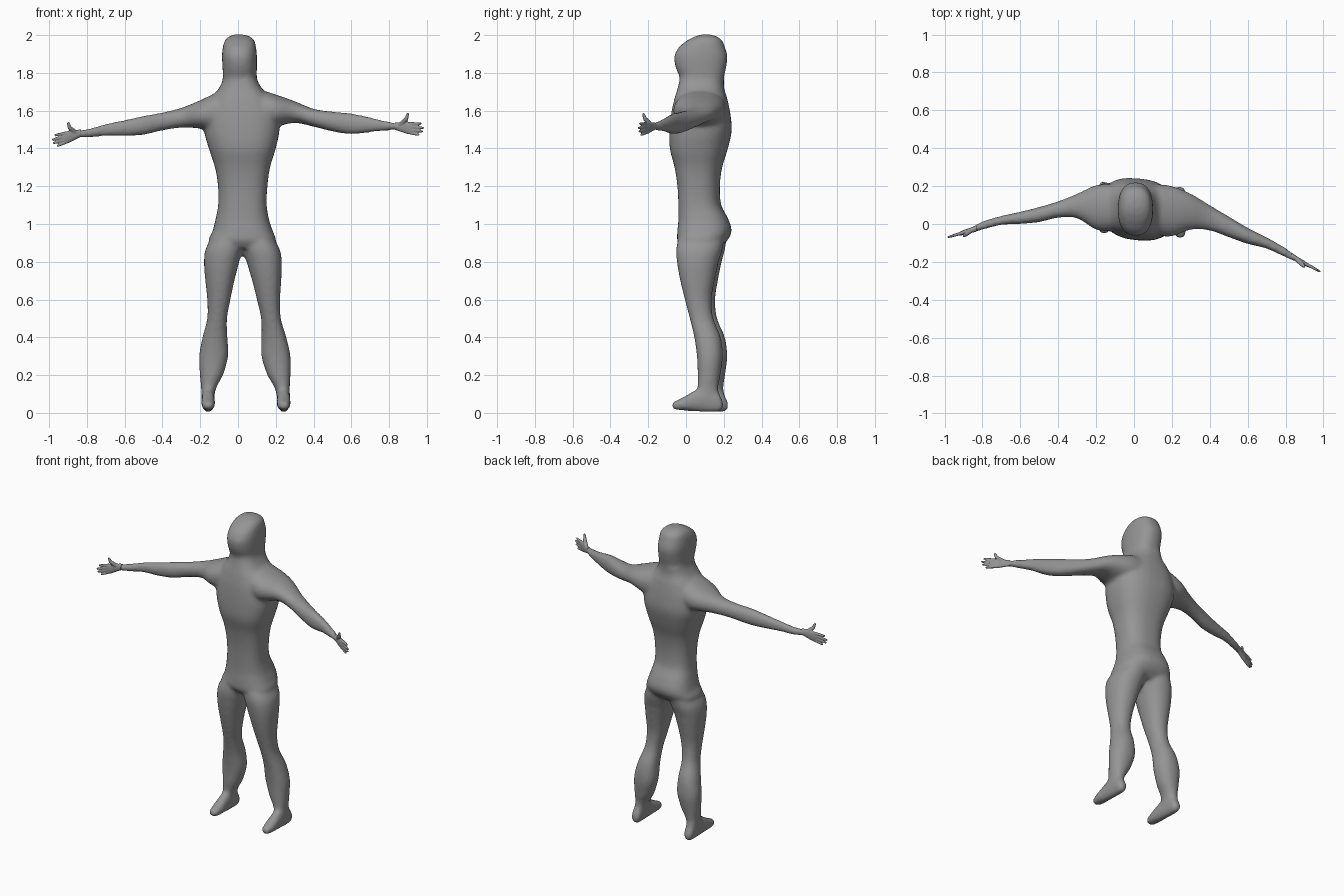
import bpy, bmesh, math
from mathutils import Vector

skin = bpy.data.materials.new("grey skin")
skin.diffuse_color = (0.3, 0.3, 0.3, 1)
AXES = {"x": (0, 1, 2), "y": (1, 0, 2), "z": (2, 0, 1)}


def catmull(a, b, c, d, t):
    return 0.5 * (2 * b + (c - a) * t + (2 * a - 5 * b + 4 * c - d) * t * t
                  + (3 * b - a - 3 * c + d) * t ** 3)


def loft(bm, axis, rows, square=2.0, shear=0.0, steps=5, sides=32):
    """Skin rounded sections; each row is position, then low/high extents on the other two axes."""
    k, u, v = AXES[axis]
    n = len(rows)
    fine = []
    for i in range(n - 1):
        p = [rows[max(i - 1, 0)], rows[i], rows[i + 1], rows[min(i + 2, n - 1)]]
        for s in range(steps):
            t = s / steps
            row = [catmull(*q, t) for q in zip(*p)]
            row[0] = rows[i][0] * (1 - t) + rows[i + 1][0] * t
            fine.append(row)
    fine.append(rows[-1])
    rings = []
    for w, u0, u1, v0, v1 in fine:
        ring = []
        for j in range(sides):
            a = 2 * math.pi * j / sides
            c, s = math.cos(a), math.sin(a)
            co = Vector((0, 0, 0))
            co[k] = w
            co[u] = (u0 + u1) / 2 + (u1 - u0) / 2 * math.copysign(abs(c) ** (2 / square), c)
            co[v] = (v0 + v1) / 2 + (v1 - v0) / 2 * math.copysign(abs(s) ** (2 / square), s)
            co.y -= shear * (co.x - 0.03)
            ring.append(bm.verts.new(co))
        rings.append(ring)
    faces = [bm.faces.new(rings[0]), bm.faces.new(rings[-1])]
    for r, q in zip(rings, rings[1:]):
        for j in range(sides):
            m = (j + 1) % sides
            faces.append(bm.faces.new((r[j], r[m], q[m], q[j])))
    bmesh.ops.recalc_face_normals(bm, faces=faces)


def finger(bm, p0, p1, r0, r1):
    """Tapered round finger between two points."""
    p0, p1 = Vector(p0), Vector(p1)
    rot = (p1 - p0).to_track_quat("Z", "Y")
    rings = []
    for t, r in ((0, r0), (0.6, (r0 + r1) / 2), (0.93, r1), (1, r1 * 0.4)):
        c = p0.lerp(p1, t)
        rings.append([bm.verts.new(c + rot @ Vector((r * math.cos(a), r * math.sin(a), 0)))
                      for a in (2 * math.pi * j / 10 for j in range(10))])
    faces = [bm.faces.new(rings[0]), bm.faces.new(rings[-1])]
    for r, q in zip(rings, rings[1:]):
        for j in range(10):
            m = (j + 1) % 10
            faces.append(bm.faces.new((r[j], r[m], q[m], q[j])))
    bmesh.ops.recalc_face_normals(bm, faces=faces)


def finish(bm, name, voxel, smooth):
    """Fuse the overlapping pieces into one soft skin."""
    me = bpy.data.meshes.new(name)
    bm.to_mesh(me)
    bm.free()
    me.materials.append(skin)
    ob = bpy.data.objects.new(name, me)
    bpy.context.collection.objects.link(ob)
    m = ob.modifiers.new("fuse", "REMESH")
    m.mode, m.voxel_size, m.use_smooth_shade = "VOXEL", voxel, True
    m = ob.modifiers.new("soften", "SMOOTH")
    m.factor, m.iterations = 0.5, smooth


body = bmesh.new()

# torso, neck and head
loft(body, "z", [
    (0.87, -0.10, 0.16, -0.02, 0.17), (0.91, -0.155, 0.20, -0.045, 0.215),
    (0.96, -0.135, 0.185, -0.045, 0.24), (1.02, -0.12, 0.165, -0.04, 0.225),
    (1.10, -0.105, 0.152, -0.04, 0.185), (1.20, -0.106, 0.156, -0.045, 0.178),
    (1.30, -0.122, 0.17, -0.06, 0.19), (1.40, -0.155, 0.20, -0.085, 0.22),
    (1.50, -0.18, 0.22, -0.085, 0.24), (1.60, -0.17, 0.21, -0.075, 0.23),
    (1.67, -0.14, 0.17, -0.06, 0.215), (1.72, -0.10, 0.125, -0.045, 0.20),
    (1.77, -0.08, 0.10, -0.035, 0.20)], 2.5, 0.08)
loft(body, "z", [
    (1.70, -0.09, 0.11, -0.045, 0.20), (1.77, -0.08, 0.10, -0.033, 0.20),
    (1.83, -0.082, 0.10, -0.055, 0.213), (1.89, -0.085, 0.10, -0.062, 0.22),
    (1.94, -0.08, 0.095, -0.035, 0.205), (1.975, -0.068, 0.085, 0.01, 0.19),
    (1.995, -0.045, 0.06, 0.05, 0.16), (2.003, -0.02, 0.03, 0.08, 0.13)], 2.4)

# legs and feet: section offsets from the body's middle line
LEG = [(0.08, 0.165, 0.235, 0.06, 0.195), (0.13, 0.155, 0.235, 0.075, 0.185),
       (0.20, 0.117, 0.240, 0.075, 0.195), (0.30, 0.088, 0.242, 0.07, 0.207),
       (0.40, 0.090, 0.222, 0.055, 0.195), (0.50, 0.090, 0.195, 0.03, 0.155),
       (0.60, 0.070, 0.193, 0.003, 0.145), (0.70, 0.047, 0.201, -0.022, 0.16),
       (0.80, 0.020, 0.206, -0.04, 0.18), (0.87, 0.0, 0.195, -0.045, 0.20),
       (0.95, 0.0, 0.15, -0.03, 0.21)]
FOOT = [(-0.064, 0.19, 0.21, 0.03, 0.05), (-0.05, 0.172, 0.228, 0.018, 0.062),
        (0.0, 0.163, 0.236, 0.012, 0.085), (0.06, 0.165, 0.235, 0.008, 0.12),
        (0.13, 0.167, 0.233, 0.003, 0.14), (0.19, 0.17, 0.23, 0.005, 0.10),
        (0.21, 0.18, 0.22, 0.02, 0.06)]
for side in (-1, 1):
    leg = []
    for z, i, o, y0, y1 in LEG:
        mid = 0.026 + (0.8 - z) * 0.02
        a, b = sorted((mid + side * i, mid + side * o))
        leg.append((z, a, b, y0, y1))
    loft(body, "z", leg, 2.2, 0.07)
    foot = []
    for y, i, o, z0, z1 in FOOT:
        a, b = sorted((0.042 + side * i, 0.042 + side * o))
        foot.append((y, a, b, z0, z1))
    loft(body, "y", foot, 2.2, 0.06)

# arms
loft(body, "x", [
    (-0.87, -0.05, -0.02, 1.455, 1.495), (-0.80, -0.03, 0.015, 1.457, 1.503),
    (-0.70, -0.005, 0.043, 1.465, 1.53), (-0.60, 0.0, 0.065, 1.465, 1.55),
    (-0.50, 0.01, 0.09, 1.472, 1.572), (-0.40, 0.033, 0.12, 1.495, 1.59),
    (-0.30, 0.03, 0.16, 1.51, 1.615), (-0.20, -0.03, 0.205, 1.505, 1.655),
    (-0.10, -0.04, 0.21, 1.48, 1.70), (0.0, -0.04, 0.21, 1.48, 1.71)], 2.2)
loft(body, "x", [
    (0.0, -0.04, 0.21, 1.48, 1.73), (0.12, -0.06, 0.21, 1.49, 1.71),
    (0.20, -0.065, 0.20, 1.515, 1.685), (0.30, -0.03, 0.16, 1.535, 1.65),
    (0.40, -0.035, 0.10, 1.515, 1.61), (0.50, -0.07, 0.04, 1.49, 1.595),
    (0.60, -0.105, -0.02, 1.475, 1.585), (0.70, -0.13, -0.07, 1.485, 1.565),
    (0.80, -0.175, -0.125, 1.495, 1.542), (0.87, -0.205, -0.172, 1.495, 1.535)], 2.2)
finish(body, "body", 0.011, 8)

# hands: palm, four fanned fingers and a raised thumb
for name, side, wrist, slope, drop in (("hand_a", -1, (-0.85, -0.03, 1.475), -0.30, -0.30),
                                       ("hand_b", 1, (0.85, -0.18, 1.515), -0.54, -0.13)):
    hand = bmesh.new()
    w = Vector(wrist)

    def at(d, up, fwd=0.0):
        return w + Vector((side * d, slope * d - fwd, drop * d + up))

    palm = []
    for d, h, t in ((-0.02, 0.02, 0.017), (0.02, 0.027, 0.014), (0.05, 0.033, 0.013), (0.075, 0.028, 0.009)):
        c = at(d, 0)
        palm.append((c.x, c.y - t, c.y + t, c.z - h, c.z + h))
    loft(hand, "x", palm, 2.3, sides=16)
    for up0, up1, reach in ((0.024, 0.032, 0.122), (0.008, 0.011, 0.135),
                            (-0.008, -0.009, 0.13), (-0.023, -0.03, 0.11)):
        finger(hand, at(0.06, up0), at(reach, up1), 0.0095, 0.006)
    finger(hand, at(0.01, 0.01), at(0.042, 0.048, 0.015), 0.014, 0.011)
    finger(hand, at(0.04, 0.042, 0.014), at(0.05, 0.08, 0.02), 0.011, 0.006)
    finish(hand, name, 0.004, 2)
